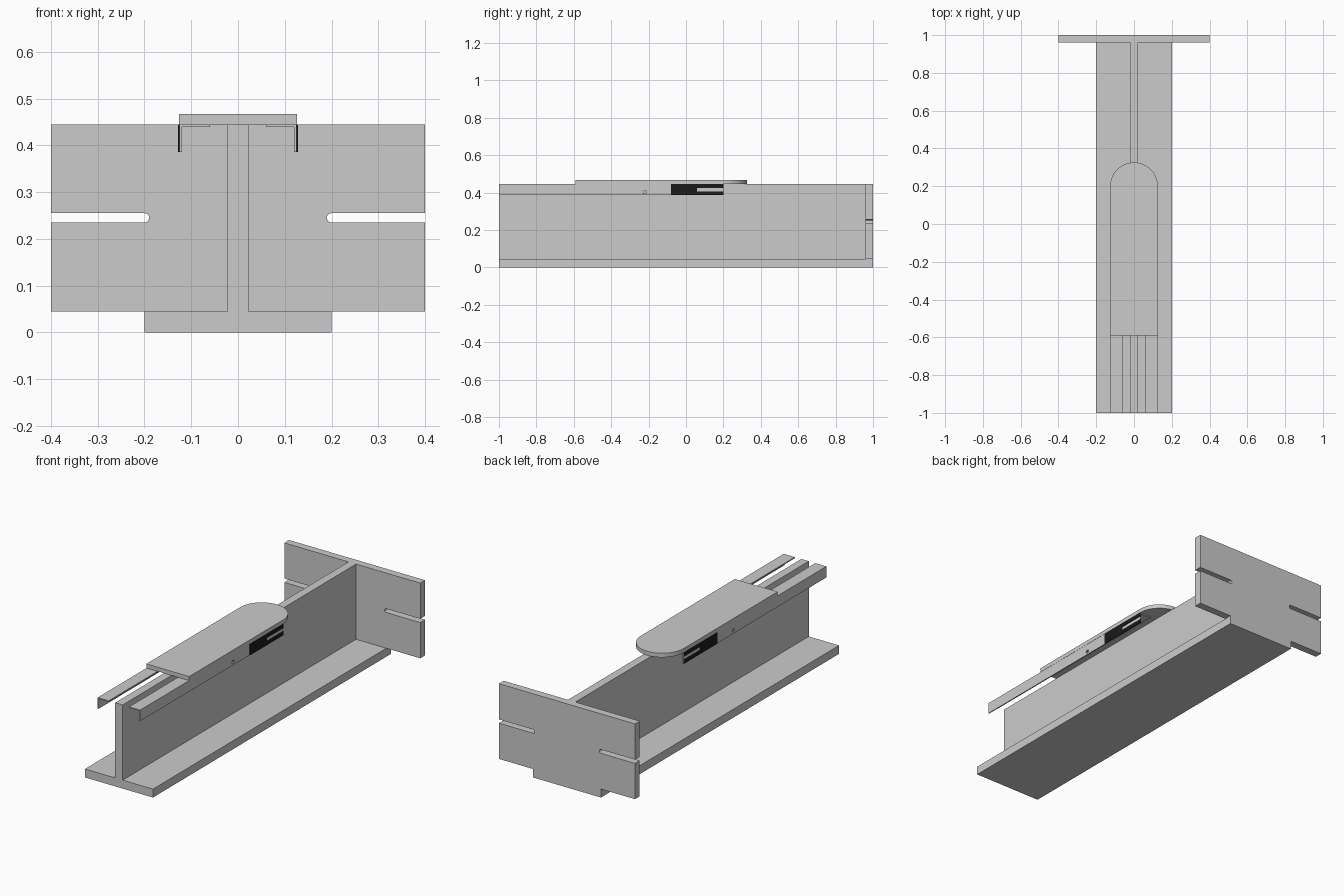
import bpy, bmesh
from math import sin, cos, pi
from mathutils import Matrix

if "Cube" in bpy.data.objects:
    bpy.data.objects.remove(bpy.data.objects["Cube"])

# Axis mappings: 2D profile (u, v) extruded along the named axis
AXES = {
    'x': Matrix(((0, 0, 1, 0), (1, 0, 0, 0), (0, 1, 0, 0), (0, 0, 0, 1))),   # u=y, v=z
    'y': Matrix(((1, 0, 0, 0), (0, 0, -1, 0), (0, 1, 0, 0), (0, 0, 0, 1))),  # u=x, v=z
    'z': Matrix.Identity(4),                                                 # u=x, v=y
}


def prism(name, axis, lo, hi, *loops):
    """Extrude a filled outline (further loops are holes) from lo to hi."""
    cu = bpy.data.curves.new(name + "_profile", 'CURVE')
    cu.dimensions, cu.fill_mode = '2D', 'BOTH'
    cu.extrude = (hi - lo) / 2
    for pts in loops:
        sp = cu.splines.new('POLY')
        sp.points.add(len(pts) - 1)
        for p, (u, v) in zip(sp.points, pts):
            p.co = (u, v, 0, 1)
        sp.use_cyclic_u = True
    tmp = bpy.data.objects.new(name + "_tmp", cu)
    bpy.context.collection.objects.link(tmp)
    dg = bpy.context.evaluated_depsgraph_get()
    me = bpy.data.meshes.new_from_object(tmp.evaluated_get(dg))
    bpy.data.objects.remove(tmp)
    bpy.data.curves.remove(cu)
    me.transform(AXES[axis] @ Matrix.Translation((0, 0, (lo + hi) / 2)))
    bm = bmesh.new()
    bm.from_mesh(me)
    bmesh.ops.remove_doubles(bm, verts=bm.verts, dist=1e-5)
    bmesh.ops.recalc_face_normals(bm, faces=bm.faces)
    for f in bm.faces:
        f.smooth = False
    bm.to_mesh(me)
    bm.free()
    me.name = name
    ob = bpy.data.objects.new(name, me)
    bpy.context.collection.objects.link(ob)
    return ob


def rect(u0, u1, v0, v1):
    return [(u0, v0), (u1, v0), (u1, v1), (u0, v1)]


def arc(cu, cv, r, a0, a1, n):
    return [(cu + r * cos(a0 + (a1 - a0) * i / n),
             cv + r * sin(a0 + (a1 - a0) * i / n)) for i in range(n + 1)]


TOP = 0.445

# Tee beam: base flange and upright web
prism("base_flange", 'z', 0, 0.045, rect(-0.2, 0.2, -1, 1))
prism("upright_web", 'x', -0.022, 0.022, rect(-1, 0.96, 0.045, TOP))

# End plate with a round-ended slot in each side
right_slot = [(0.4, 0.235)] + arc(0.2, 0.245, 0.01, 1.5 * pi, 0.5 * pi, 12) + [(0.4, 0.255)]
right = [(0.4, 0.045)] + right_slot + [(0.4, TOP)]
left = [(-x, z) for x, z in reversed(right)]
prism("end_plate", 'y', -1.0, -0.96, right + left)

# Cover plate with a rounded end
prism("cover_plate", 'z', TOP, 0.467,
      [(-0.126, -0.59), (0.126, -0.59)] + arc(0, 0.2, 0.126, 0, pi, 40))

# Angle rails under the cover, each with a pin hole and a dark forked grip
dark = bpy.data.materials.new("dark_grip")
dark.diffuse_color = (0.01, 0.01, 0.01, 1)
dark.use_nodes = True
dark.node_tree.nodes["Principled BSDF"].inputs["Base Color"].default_value = dark.diffuse_color
fork = [(-0.08, 0.386), (0.2, 0.386), (0.2, 0.406), (0.06, 0.406),
        (0.06, 0.424), (0.2, 0.424), (0.2, TOP), (-0.08, TOP)]
for side, s in (("right", 1), ("left", -1)):
    def span(a, b):
        return sorted((s * a, s * b))
    prism(side + "_rail_flange", 'z', 0.439, TOP, rect(*span(0.06, 0.12), -1, 0.2))
    prism(side + "_rail_side", 'x', *span(0.12, 0.125), rect(-1, 0.2, 0.386, TOP),
          arc(-0.22, 0.403, 0.009, 0, 2 * pi * 15 / 16, 15))
    grip = prism(side + "_forked_grip", 'x', *span(0.125, 0.128), fork)
    grip.data.materials.append(dark)
